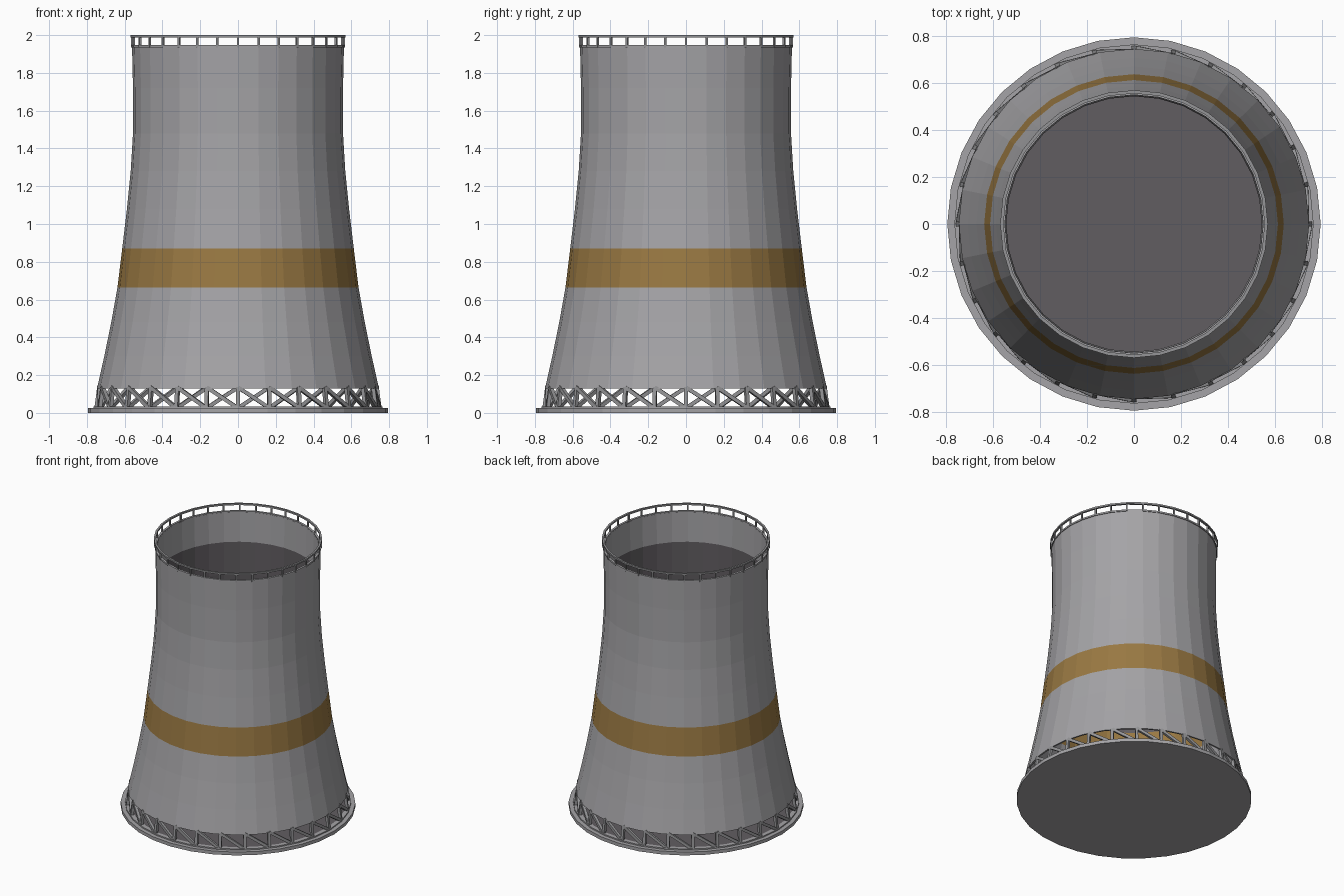
import bpy, bmesh, math
from mathutils import Vector

if "Cube" in bpy.data.objects:
    bpy.data.objects.remove(bpy.data.objects["Cube"])


def material(name, rgb):
    m = bpy.data.materials.new(name)
    m.diffuse_color = (*rgb, 1)
    m.use_nodes = True
    m.node_tree.nodes["Principled BSDF"].inputs["Base Color"].default_value = m.diffuse_color
    return m


concrete = material("concrete grey", (0.375, 0.37, 0.385))
ochre = material("ochre band", (0.32, 0.19, 0.055))
dark = material("dark interior", (0.12, 0.11, 0.12))
steel = material("steel grey", (0.30, 0.30, 0.31))
SIDES = 32


def finish(name, bm, mats):
    bmesh.ops.recalc_face_normals(bm, faces=bm.faces)
    me = bpy.data.meshes.new(name)
    bm.to_mesh(me)
    bm.free()
    for m in mats:
        me.materials.append(m)
    ob = bpy.data.objects.new(name, me)
    bpy.context.collection.objects.link(ob)
    return ob


def polar(r, a, z):
    return Vector((r * math.cos(a), r * math.sin(a), z))


def lathe(name, profile, mats, n=SIDES, split=None):
    """Revolve a closed (radius, height) outline around z."""
    bm = bmesh.new()
    rings = [[bm.verts.new(polar(r, math.tau * i / n, z)) for i in range(n)]
             for r, z in profile]
    for k, ring in enumerate(rings):
        nxt = rings[(k + 1) % len(rings)]
        for i in range(n):
            j = (i + 1) % n
            f = bm.faces.new((ring[i], ring[j], nxt[j], nxt[i]))
            z = (profile[k][1] + profile[(k + 1) % len(rings)][1]) / 2
            if len(mats) > 1 and 0.67 < z < 0.86:  # painted band by height
                f.material_index = 1
            if split and k >= split and 0.88 < z < 1.72:  # sooty inner wall
                f.material_index = 2
    return finish(name, bm, mats)


def disc(name, r, z, depth, mat):
    """Flat disc, or a slab when depth is given."""
    bm = bmesh.new()
    lo = [bm.verts.new(polar(r, math.tau * i / SIDES, z)) for i in range(SIDES)]
    bm.faces.new(lo)
    if depth:
        hi = [bm.verts.new(v.co + Vector((0, 0, depth))) for v in lo]
        bm.faces.new(hi)
        for i in range(SIDES):
            j = (i + 1) % SIDES
            bm.faces.new((lo[i], lo[j], hi[j], hi[i]))
    return finish(name, bm, [mat])


def beam(bm, a, b, w):
    """Square bar from a to b, with one side facing outward."""
    d = (b - a).normalized()
    out = Vector((a.x + b.x, a.y + b.y, 0)).normalized()
    s = d.cross(out).normalized()
    t = s.cross(d)
    q = [(s * x + t * y) * w / 2 for x, y in ((-1, -1), (1, -1), (1, 1), (-1, 1))]
    lo = [bm.verts.new(a + v) for v in q]
    hi = [bm.verts.new(b + v) for v in q]
    bm.faces.new(lo)
    bm.faces.new(hi)
    for i in range(4):
        j = (i + 1) % 4
        bm.faces.new((lo[i], lo[j], hi[j], hi[i]))


# Foundation slab and dark basin floor
disc("foundation_slab", 0.795, 0, 0.025, concrete)
disc("basin_floor", 0.735, 0.025, 0.006, dark)

# Hyperbolic shell with painted band and dark inner wall
outer = [(0.746, 0.13), (0.708, 0.30), (0.671, 0.48), (0.638, 0.665), (0.613, 0.87),
         (0.588, 1.08), (0.568, 1.28), (0.556, 1.48), (0.556, 1.72), (0.561, 1.94)]
inner = [(r - 0.012, z) for r, z in reversed(outer)]
lathe("tower_shell", outer + inner, [concrete, ochre, dark], split=len(outer))

# Support ring on the slab and lattice legs
lathe("footing_ring", [(0.765, 0.024), (0.765, 0.034), (0.735, 0.034), (0.735, 0.024)], [concrete])
bm = bmesh.new()
LEGS = 28
for i in range(LEGS):
    a, b = math.tau * i / LEGS, math.tau * (i + 1) / LEGS
    beam(bm, polar(0.75, a, 0.025), polar(0.736, a, 0.135), 0.02)
    beam(bm, polar(0.75, b, 0.025), polar(0.736, a, 0.135), 0.02)
finish("lattice_legs", bm, [steel])

# Railing around the rim
bm = bmesh.new()
for i in range(SIDES):
    a = math.tau * i / SIDES
    beam(bm, polar(0.562, a, 1.935), polar(0.562, a, 1.995), 0.011)
finish("railing_posts", bm, [steel])
lathe("railing_top", [(0.570, 1.988), (0.570, 2.0), (0.556, 2.0), (0.556, 1.988)], [steel])
lathe("rim_ring", [(0.566, 1.935), (0.566, 1.947), (0.55, 1.947), (0.55, 1.935)], [concrete])
